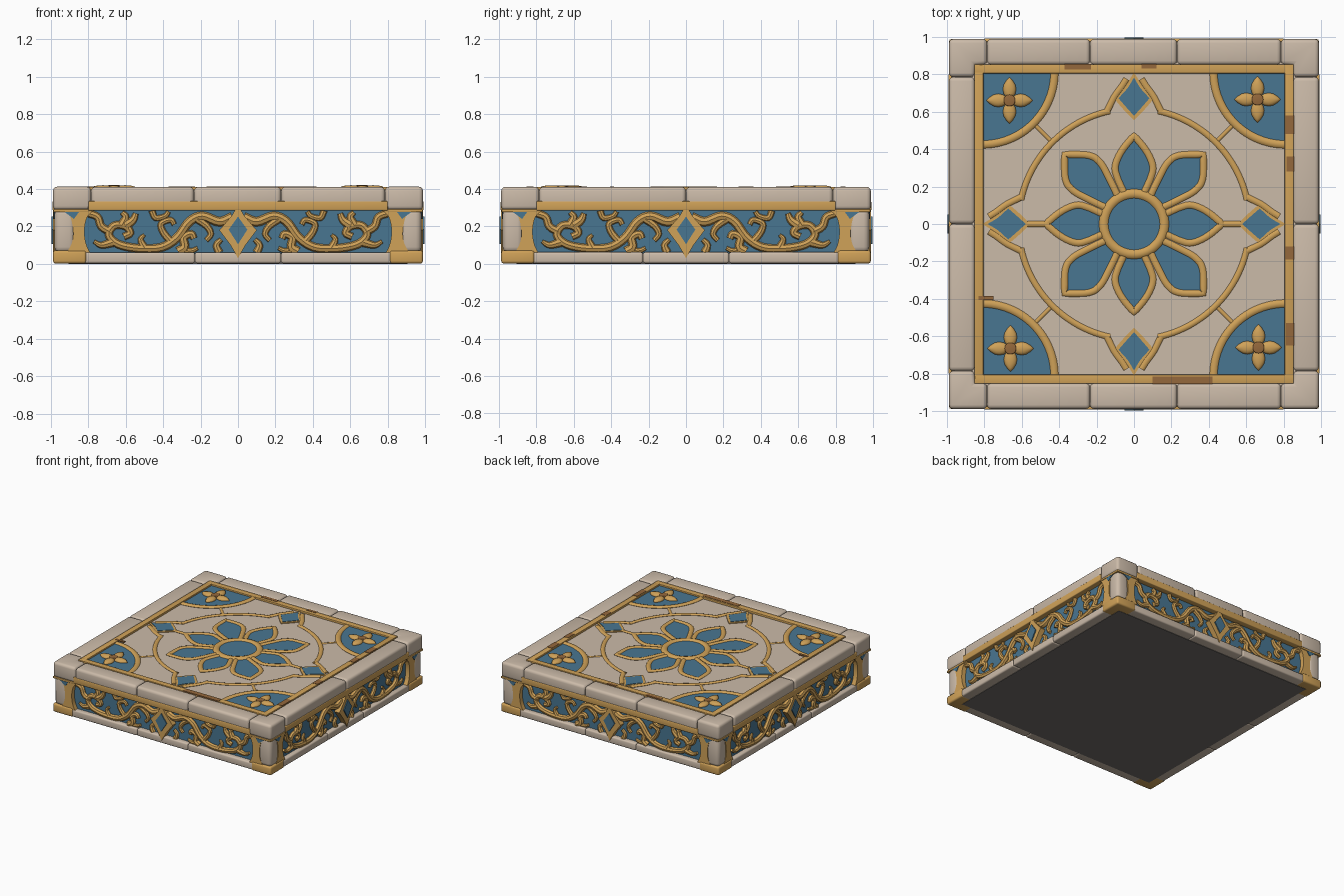
import bpy, bmesh, math
from mathutils import Vector

if "Cube" in bpy.data.objects:
    bpy.data.objects.remove(bpy.data.objects["Cube"], do_unlink=True)


def material(name, rgb):
    m = bpy.data.materials.new(name)
    m.use_nodes = True
    m.diffuse_color = (*rgb, 1)
    m.node_tree.nodes["Principled BSDF"].inputs["Base Color"].default_value = (*rgb, 1)
    return m


STONE = material("warm stone", (0.60, 0.495, 0.395))
BLUE = material("blue glaze", (0.066, 0.18, 0.285))
GOLD = material("old gold", (0.63, 0.36, 0.098))
BROWN = material("worn brown", (0.3, 0.14, 0.045))
DARK = material("dark underside", (0.16, 0.148, 0.14))


def finish(name, bm, mat, side):
    # Side parts are drawn flat, then stood up against the front
    if side:
        for v in bm.verts:
            u, h, w = v.co
            v.co = (u, -w, h)
    me = bpy.data.meshes.new(name)
    bm.to_mesh(me)
    bm.free()
    me.materials.clear()
    me.materials.append(mat)
    ob = bpy.data.objects.new(name, me)
    bpy.context.collection.objects.link(ob)
    bpy.ops.object.select_all(action='DESELECT')
    ob.select_set(True)
    bpy.context.view_layer.objects.active = ob
    bpy.ops.object.shade_smooth_by_angle(angle=math.radians(42))
    return ob


def prism(name, pts, z0, z1, mat, bevel=0, side=False):
    bm = bmesh.new()
    base = bm.faces.new([bm.verts.new((x, y, z0)) for x, y in pts])
    top = bmesh.ops.extrude_face_region(bm, geom=[base])["geom"]
    for v in top:
        if isinstance(v, bmesh.types.BMVert):
            v.co.z = z1
    bmesh.ops.recalc_face_normals(bm, faces=bm.faces)
    if bevel:
        edges = [e for e in bm.edges if e.calc_face_angle(0) > 0.6]
        bmesh.ops.bevel(bm, geom=edges, offset=bevel, segments=3, profile=0.5, affect='EDGES')
    return finish(name, bm, mat, side)


def rect(x0, x1, y0, y1):
    return [(x0, y0), (x1, y0), (x1, y1), (x0, y1)]


def smooth(pts, n=6):
    # Catmull-Rom samples through the points
    p = [Vector(q) for q in pts]
    p = [2 * p[0] - p[1]] + p + [2 * p[-1] - p[-2]]
    out = []
    for a, b, c, d in zip(p, p[1:], p[2:], p[3:]):
        for i in range(n):
            t = i / n
            out.append((2 * b + (c - a) * t + (2 * a - 5 * b + 4 * c - d) * t * t
                        + (3 * b - a - 3 * c + d) * t ** 3) / 2)
    return [tuple(v) for v in out] + [tuple(p[-2])]


def strokes(name, paths, level, side=False, flat=0.5):
    # Gold relief lines; each path: points, radius, end taper, closed
    cu = bpy.data.curves.new(name, 'CURVE')
    cu.dimensions = '3D'
    cu.bevel_depth = 1
    cu.bevel_resolution = 2
    cu.use_fill_caps = True
    for pts, r, taper, closed in paths:
        sp = cu.splines.new('POLY')
        sp.points.add(len(pts) - 1)
        sp.use_cyclic_u = closed
        for i, (q, c) in enumerate(zip(sp.points, pts)):
            q.co = (c[0], c[1], 0, 1)
            q.radius = r * (1 + (taper - 1) * i / (len(pts) - 1))
    tmp = bpy.data.objects.new(name, cu)
    me = bpy.data.meshes.new_from_object(tmp)
    bm = bmesh.new()
    bm.from_mesh(me)
    for v in bm.verts:
        v.co.z = level + v.co.z * flat
    bpy.data.objects.remove(tmp)
    bpy.data.curves.remove(cu)
    bpy.data.meshes.remove(me)
    return finish(name, bm, GOLD, side)


def around(ob):
    for k in (1, 2, 3):
        c = ob.copy()
        c.name = f"{ob.name}_{k + 1}"
        c.rotation_euler.z = k * math.pi / 2
        bpy.context.collection.objects.link(c)


def arc(cx, cy, r, a0, a1, n=24):
    return [(cx + r * math.cos(math.radians(a0 + (a1 - a0) * i / n)),
             cy + r * math.sin(math.radians(a0 + (a1 - a0) * i / n))) for i in range(n + 1)]


def mirror(pts):
    return [(-x, y) for x, y in pts]


def same(pts):
    return pts


# Core slab, tiled field and underside
prism("panel_core", rect(-.945, .945, -.945, .945), .01, .30, BLUE)
prism("coping_core", rect(-.974, .974, -.974, .974), .295, .394, STONE, .02)
prism("top_field", rect(-.86, .86, -.86, .86), .3, .395, STONE)
prism("underside", rect(-.905, .905, -.905, .905), 0, .012, DARK)

# Coping: corner stones and the blocks between
I, O, J = .85, .988, .785
around(prism("coping_corner", [(J, -O), (O, -O), (O, -J), (I, -J), (I, -I), (J, -I)],
             .287, .412, STONE, .022))
for y0 in (-O, I):
    for x0, x1 in ((-J, -.235), (-.235, .23), (.23, J)):
        prism("coping_block", rect(x0, x1, y0, y0 + O - I), .3, .411, STONE, .022)
    for a, b in ((-J, 0), (0, J)):
        prism("coping_side_block", rect(y0, y0 + O - I, a, b), .3, .411, STONE, .022)

# Base blocks, gold feet, corner posts and gold moulding
for x0, x1 in ((-.83, -.23), (-.23, .23), (.23, .83)):
    around(prism("base_block", rect(x0, x1, -.982, -.8), .003, .062, STONE, .012))
around(prism("corner_foot", rect(.81, .988, -.988, -.81), .002, .072, GOLD, .014))
around(prism("corner_post", rect(.87, .98, -.98, -.87), .06, .295, STONE, .03))
around(prism("gold_moulding", rect(-.8, .8, -.991, -.93), .285, .335, GOLD, .006))
around(prism("corner_moulding", rect(.78, .986, -.986, -.78), .276, .292, GOLD, .003))

# Flared gold brackets beside each post
bracket = smooth([(.93, .29), (.895, .25), (.88, .17), (.888, .11), (.915, .06)]) + \
    smooth([(.79, .06), (.812, .11), (.82, .18), (.805, .25), (.765, .29)])
spandrel = [(.85, .276), (.876, .24), (.925, .276)]
for flip in (same, mirror):
    around(prism("post_bracket", flip(bracket), .93, .981, GOLD, 0, True))
    around(prism("bracket_inlay", flip(spandrel), .976, .985, BLUE, 0, True))

# Side scrollwork, half drawn and mirrored
vine = [
    ([(.03, .25), (.1, .225), (.19, .255), (.26, .225), (.325, .14), (.41, .088), (.53, .083),
      (.64, .105), (.69, .155), (.66, .205), (.6, .2), (.575, .165), (.61, .145)], .026, .75),
    ([(.235, .25), (.17, .205), (.145, .16), (.17, .125)], .022, .6),
    ([(.32, .065), (.285, .09), (.29, .14), (.25, .16), (.235, .135)], .026, .7),
    ([(.31, .075), (.25, .07), (.215, .085)], .018, .6),
    ([(.36, .12), (.4, .17), (.41, .215), (.36, .235), (.34, .21)], .02, .7),
    ([(.46, .285), (.44, .245), (.39, .255), (.37, .28)], .018, .7),
    ([(.6, .205), (.56, .235), (.545, .27)], .028, .5),
    ([(.62, .205), (.6, .25), (.62, .275)], .026, .5),
    ([(.68, .17), (.73, .2), (.75, .25), (.8, .27)], .022, .9),
    ([(.5, .085), (.52, .13), (.5, .155)], .022, .4),
    ([(.67, .115), (.73, .1), (.77, .12)], .025, .4),
    ([(.1, .06), (.115, .1), (.09, .13)], .022, .6),
]
paths = [(smooth(f(p), 4), r, t, False) for p, r, t in vine for f in (same, mirror)]
around(strokes("side_scrollwork", paths, .952, True, .95))

# Central side boss: pointed gold diamond with a blue inlay
half = [(0, .315), (.035, .255), (.1, .18), (.04, .1), (0, .03)]
around(prism("side_boss", half + mirror(half[3:0:-1]), .93, .989, GOLD, 0, True))
around(prism("boss_inlay", [(0, .252), (-.05, .183), (0, .105), (.05, .183)], .985, .997, BLUE, 0, True))

# Top frame with worn patches
Z = .398
around(prism("top_frame", rect(-.852, .852, -.852, -.804), .39, .411, GOLD, .004))
for x0, x1, y0, y1 in ((-.37, -.23, .825, .854), (.1, .42, -.854, -.815), (.808, .854, .48, .58),
                       (.815, .854, .28, .36), (.808, .854, -.19, -.12), (.812, .854, -.65, -.53),
                       (-.83, -.75, -.405, -.385), (.04, .12, .83, .854)):
    prism("worn_patch", rect(x0, x1, y0, y1), .405, .4135, BROWN)

# Corner fans with small four-petal flowers
around(prism("fan_inlay", [(.81, .81)] + arc(.81, .81, .385, 180, 270), .39, .3985, BLUE))
around(strokes("fan_rim", [(arc(.81, .81, .385, 180, 270), .021, 1, False)], Z))
around(strokes("fan_link", [([(.43, .43), (.545, .545)], .01, 1, False)], Z - .003))
bm = bmesh.new()
for k in range(4):
    a = k * math.pi / 2
    for v in bmesh.ops.create_uvsphere(bm, u_segments=16, v_segments=8, radius=1)["verts"]:
        pinch = math.sqrt(max(0, 1 - v.co.x ** 2))
        x, y, z = v.co.x * .064 + .06, v.co.y * pinch * .036, v.co.z * .02
        v.co = (.66 + x * math.cos(a) - y * math.sin(a), .665 + x * math.sin(a) + y * math.cos(a), .4 + z)
around(finish("fan_flower", bm, GOLD, False))
around(prism("flower_heart", arc(.66, .665, .032, 0, 360, 12)[:-1], .39, .42, BROWN, .006))

# Large ring in four arcs between the pointed lozenges
around(strokes("large_ring", [(arc(0, 0, .617, 12, 78, 32), .016, 1, False)], Z))
upper = [(0, .81), (.045, .74), (.108, .672)]
lower = [(.108, .672), (.055, .61), (0, .555)]
bed = smooth(upper) + smooth(lower)[1:]
around(prism("lozenge_bed", bed + mirror(bed[-2:0:-1]), .39, .401, GOLD))
inlay = smooth([(0, .782), (.035, .725), (.083, .672)], 3) + smooth([(.083, .672), (.04, .622), (0, .578)], 3)[1:]
around(prism("lozenge_inlay", inlay + mirror(inlay[-2:0:-1]), .395, .404, BLUE))
sweep = smooth([(.04, .775), (.065, .735), (.105, .68), (.145, .6)])
around(strokes("lozenge_sweep", [(f(sweep), .017, 1, False) for f in (same, mirror)], Z))
strokes("petal_links", [([(s * .45, 0), (s * .57, 0)], .015, 1, False) for s in (-1, 1)], Z)

# Eight-petal rosette around a blue disc
petals = {"straight_petal": (0, [(.055, .17), (.09, .25), (.1, .31), (.066, .39), (0, .472)]),
          "diagonal_petal": (math.pi / 4, [(.045, .17), (.08, .27), (.104, .36), (.088, .43), (0, .525)])}
for name, (turn, pts) in petals.items():
    right = smooth(pts)
    loop = [(x * math.cos(turn) - y * math.sin(turn), x * math.sin(turn) + y * math.cos(turn))
            for x, y in right + mirror(right[-2::-1])]
    around(prism(name, loop, .39, .3985, BLUE))
    around(strokes(name + "_rim", [(loop, .018, 1, False)], Z))
prism("rosette_disc", arc(0, 0, .15, 0, 360, 48)[:-1], .39, .402, BLUE)
strokes("rosette_ring", [(arc(0, 0, .161, 0, 360, 64)[:-1], .026, 1, True)], Z, flat=.6)
